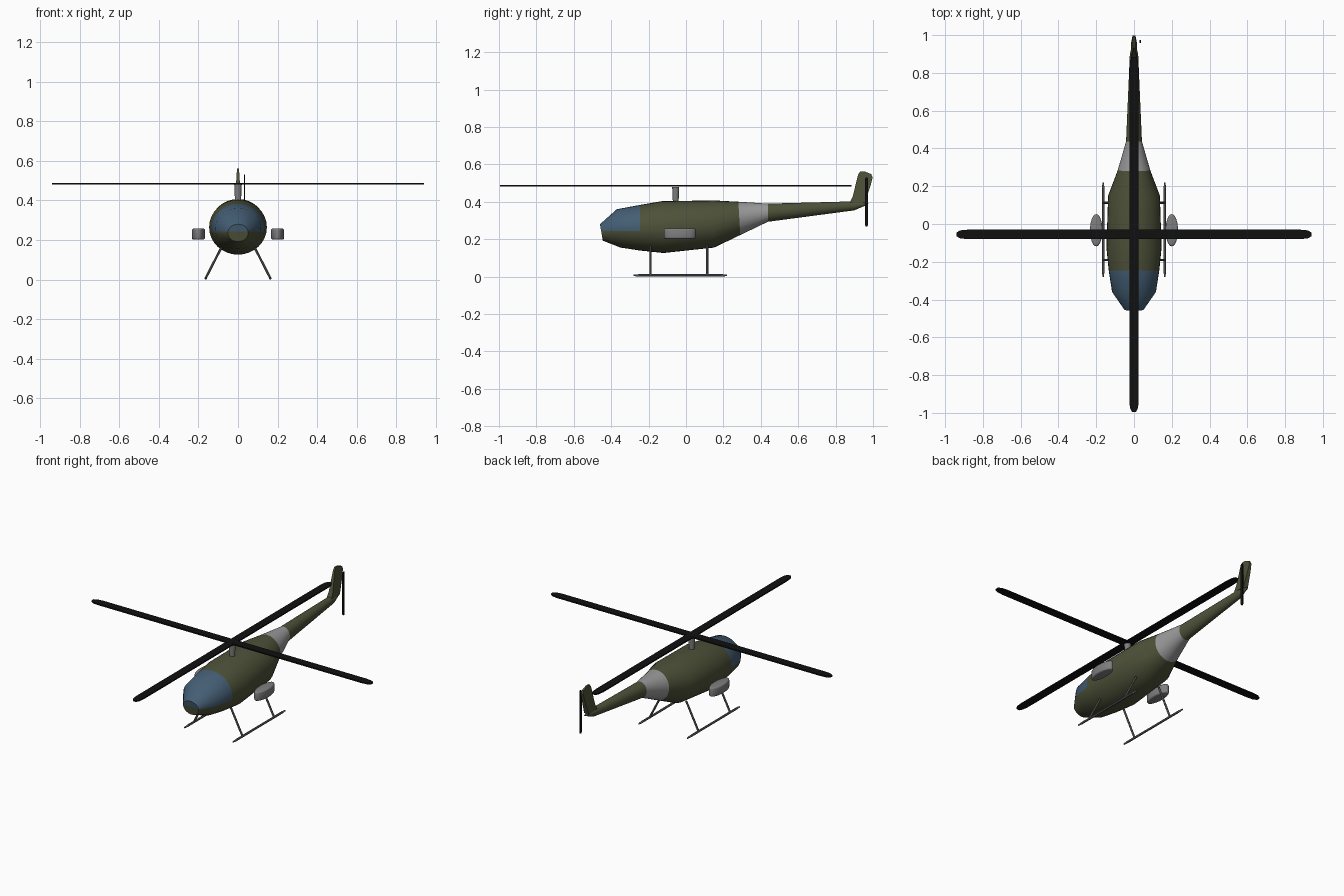
import bpy, bmesh, math
from mathutils import Vector

if "Cube" in bpy.data.objects:
    bpy.data.objects.remove(bpy.data.objects["Cube"])


def material(name, rgb):
    m = bpy.data.materials.new(name)
    m.diffuse_color = (*rgb, 1)
    m.use_nodes = True
    m.node_tree.nodes["Principled BSDF"].inputs["Base Color"].default_value = m.diffuse_color
    return m


OLIVE = material("olive paint", (0.075, 0.083, 0.040))
GLASS = material("blue glass", (0.058, 0.112, 0.175))
LIGHT = material("light grey band", (0.32, 0.32, 0.32))
GREY = material("pod grey", (0.21, 0.21, 0.21))
DARK = material("skid grey", (0.12, 0.12, 0.12))
BLACK = material("rotor black", (0.005, 0.005, 0.005))


def finish(name, bm, mats, angle=30):
    bmesh.ops.recalc_face_normals(bm, faces=bm.faces)
    me = bpy.data.meshes.new(name)
    bm.to_mesh(me)
    bm.free()
    ob = bpy.data.objects.new(name, me)
    bpy.context.collection.objects.link(ob)
    for m in mats:
        me.materials.append(m)
    bpy.ops.object.select_all(action='DESELECT')
    ob.select_set(True)
    bpy.context.view_layer.objects.active = ob
    bpy.ops.object.shade_smooth_by_angle(angle=math.radians(angle))
    return ob


def rod(name, a, b, r1, r2, mat, sides=12):
    a, b = Vector(a), Vector(b)
    bm = bmesh.new()
    bmesh.ops.create_cone(bm, cap_ends=True, segments=sides, radius1=r1,
                          radius2=r2, depth=(b - a).length)
    rot = (b - a).to_track_quat('Z', 'Y').to_matrix()
    for v in bm.verts:
        v.co = rot @ v.co + (a + b) / 2
    return finish(name, bm, [mat])


def prism(name, points, to_3d, mat):
    """Extrude a flat outline; to_3d(p, side) gives each corner."""
    bm = bmesh.new()
    lo = [bm.verts.new(to_3d(p, -1)) for p in points]
    hi = [bm.verts.new(to_3d(p, 1)) for p in points]
    bm.faces.new(lo)
    bm.faces.new(hi)
    n = len(points)
    for i in range(n):
        j = (i + 1) % n
        bm.faces.new((lo[i], lo[j], hi[j], hi[i]))
    return finish(name, bm, [mat])


# Fuselage rings: y top, z top, y bottom, z bottom, half width
RINGS = [(-0.46, 0.28, -0.445, 0.192, 0.052),
         (-0.37, 0.36, -0.35, 0.155, 0.116),
         (-0.245, 0.383, -0.245, 0.139, 0.134),
         (-0.13, 0.403, -0.12, 0.126, 0.146),
         (0.15, 0.407, 0.15, 0.155, 0.137),
         (0.28, 0.40, 0.29, 0.222, 0.086),
         (0.438, 0.39, 0.438, 0.293, 0.042),
         (0.90, 0.402, 0.90, 0.354, 0.022),
         (0.975, 0.392, 0.97, 0.384, 0.004)]
SIDES = 32
bm = bmesh.new()
loops = []
for yt, zt, yb, zb, w in RINGS:
    ring = []
    for i in range(SIDES):
        a = 2 * math.pi * i / SIDES
        c = math.cos(a)
        ring.append(bm.verts.new((w * math.sin(a),
                                  (yt + yb) / 2 + (yt - yb) / 2 * c,
                                  (zt + zb) / 2 + (zt - zb) / 2 * c)))
    loops.append(ring)
for A, B in zip(loops, loops[1:]):
    for i in range(SIDES):
        j = (i + 1) % SIDES
        bm.faces.new((A[i], A[j], B[j], B[i]))
bm.faces.new(loops[0])
bm.faces.new(loops[-1])
# Lower edge of the canopy
SILL = 0.243
bmesh.ops.bisect_plane(bm, geom=bm.verts[:] + bm.edges[:] + bm.faces[:],
                       plane_co=(0, 0, SILL), plane_no=(0, 0, 1))
for f in bm.faces:
    c = f.calc_center_median()
    if c.y < -0.245 and c.z > SILL:
        f.material_index = 1
    elif 0.287 < c.y < 0.437:
        f.material_index = 2
finish("fuselage", bm, [OLIVE, GLASS, LIGHT], 40)

# Tail fin, thinner toward the tip
FIN = [(0.875, 0.395), (0.892, 0.43), (0.92, 0.545), (0.932, 0.562),
       (0.955, 0.562), (0.99, 0.548), (0.998, 0.53), (0.985, 0.48),
       (0.955, 0.392)]
prism("tail_fin", FIN,
      lambda p, s: (s * (0.016 - 0.065 * (p[1] - 0.392)), p[0], p[1]), OLIVE)

# Main rotor
CY, R, W = -0.055, 0.94, 0.025
half = [(R - 0.06, W), (R - 0.02, W * 0.85), (R, W * 0.4)]
BLADE = half + [(x, -y) for x, y in reversed(half)]
BLADE += [(-x, -y) for x, y in BLADE]
prism("rotor_blades_across", BLADE,
      lambda p, s: (p[0], CY + p[1], 0.485 + s * 0.004), BLACK)
prism("rotor_blades_along", BLADE,
      lambda p, s: (p[1], CY + p[0], 0.485 + s * 0.0036), BLACK)
rod("mast", (0, CY, 0.39), (0, CY, 0.48), 0.015, 0.019, GREY, 16)

# Tail rotor
TAIL = [(0.957, 0.275), (0.961, 0.268), (0.969, 0.268), (0.973, 0.275),
        (0.973, 0.523), (0.969, 0.53), (0.961, 0.53), (0.957, 0.523)]
prism("tail_rotor", TAIL, lambda p, s: (0.033 + s * 0.003, p[0], p[1]), BLACK)

# Side pods and landing skids
for s, side in ((-1, "left"), (1, "right")):
    bm = bmesh.new()
    bmesh.ops.create_cone(bm, cap_ends=True, segments=24, radius1=1,
                          radius2=1, depth=2)
    for v in bm.verts:
        v.co = (s * 0.2 + v.co.x * 0.033, -0.033 + v.co.y * 0.085,
                0.23 + v.co.z * 0.028)
    rims = [e for e in bm.edges if abs(e.verts[0].co.z - e.verts[1].co.z) < 1e-5]
    bmesh.ops.bevel(bm, geom=rims, offset=0.009, segments=3, profile=0.5,
                    affect='EDGES')
    finish(side + "_pod", bm, [GREY], 45)

    x = s * 0.163
    rod(side + "_skid", (x, -0.25, 0.0065), (x, 0.19, 0.0065), 0.0065, 0.0065, DARK)
    rod(side + "_skid_front_tip", (x, -0.25, 0.0065), (x, -0.28, 0.0065), 0.0065, 0.004, DARK)
    rod(side + "_skid_rear_tip", (x, 0.19, 0.0065), (x, 0.22, 0.0065), 0.0065, 0.004, DARK)
    for y, end in ((-0.19, "front"), (0.113, "rear")):
        rod(f"{side}_{end}_strut", (s * 0.08, y, 0.17), (x, y, 0.008),
            0.006, 0.006, DARK)
